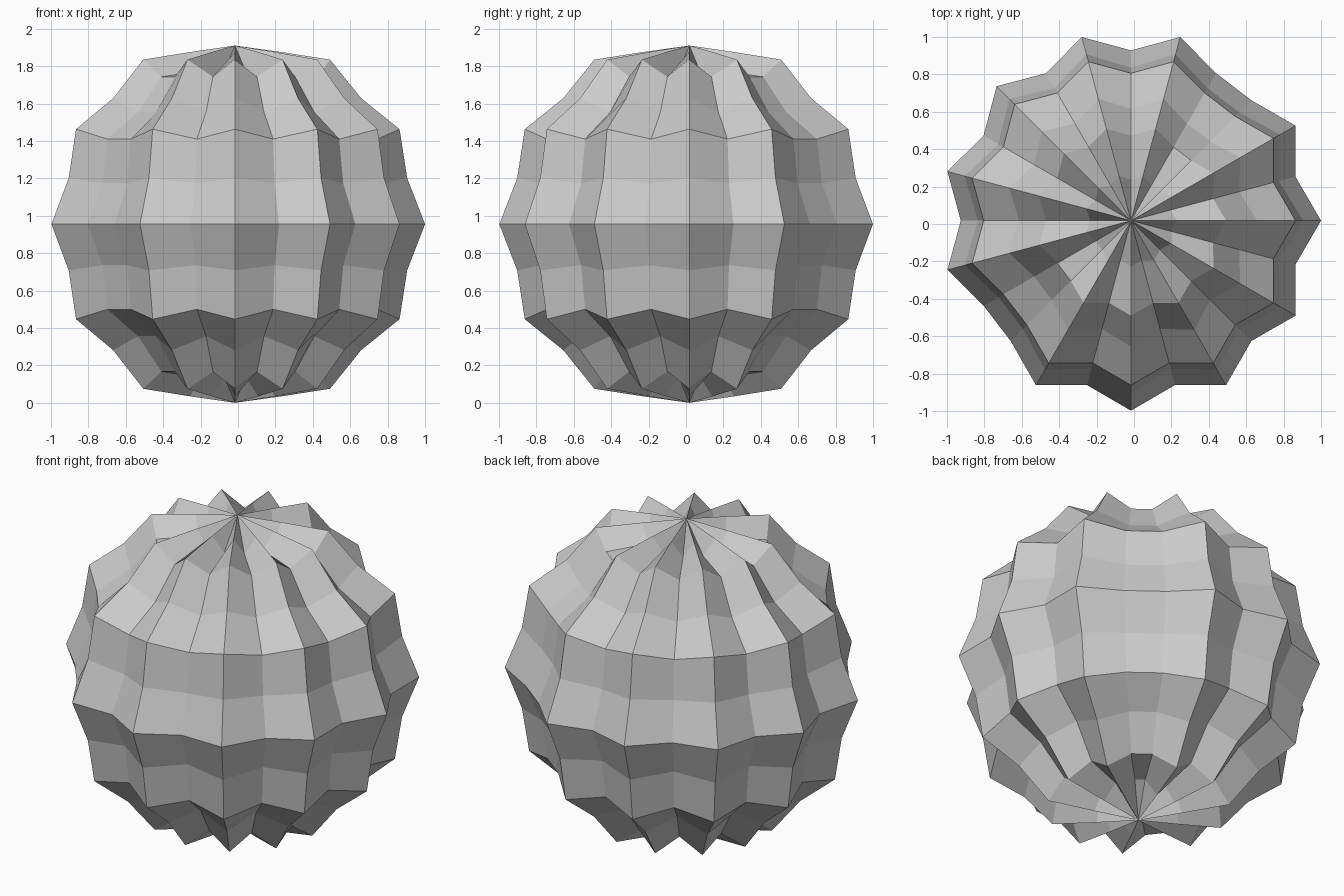
import bpy, bmesh
from math import sin, cos, radians

if "Cube" in bpy.data.objects:
    bpy.data.objects.remove(bpy.data.objects["Cube"])

SEGMENTS = 24                                    # 15 degree columns
PEAK_COLUMNS = {0, 2, 5, 7, 9, 11, 13, 16, 18, 20, 22}
PEAK, VALLEY, POLE = 1.016, 0.91, 0.955
RING_DIP = 0.063                                 # every other ring sinks in
CENTRE = (-0.016, 0.018, 0.955)


def point(radius, lat, lon):
    a, b = radians(lat), radians(lon)
    return (CENTRE[0] + radius * cos(a) * cos(b),
            CENTRE[1] + radius * cos(a) * sin(b),
            CENTRE[2] + radius * sin(a))


def radius_at(lat, column):
    base = PEAK if column in PEAK_COLUMNS else VALLEY
    return base if lat % 30 == 0 else base - RING_DIP


# Spiky faceted ball: rings every 15 degrees, ridges and alternate rings pulled out
bm = bmesh.new()
rings = [[bm.verts.new(point(radius_at(lat, i), lat, i * 15)) for i in range(SEGMENTS)]
         for lat in range(-75, 76, 15)]
bottom = bm.verts.new(point(POLE, -90, 0))
top = bm.verts.new(point(POLE, 90, 0))

for i in range(SEGMENTS):
    j = (i + 1) % SEGMENTS
    bm.faces.new((bottom, rings[0][j], rings[0][i]))
    for low, high in zip(rings, rings[1:]):
        bm.faces.new((low[i], low[j], high[j], high[i]))
    bm.faces.new((rings[-1][i], rings[-1][j], top))

mesh = bpy.data.meshes.new("spiky_ball")
bm.to_mesh(mesh)
bm.free()
bpy.context.collection.objects.link(bpy.data.objects.new("spiky_ball", mesh))
